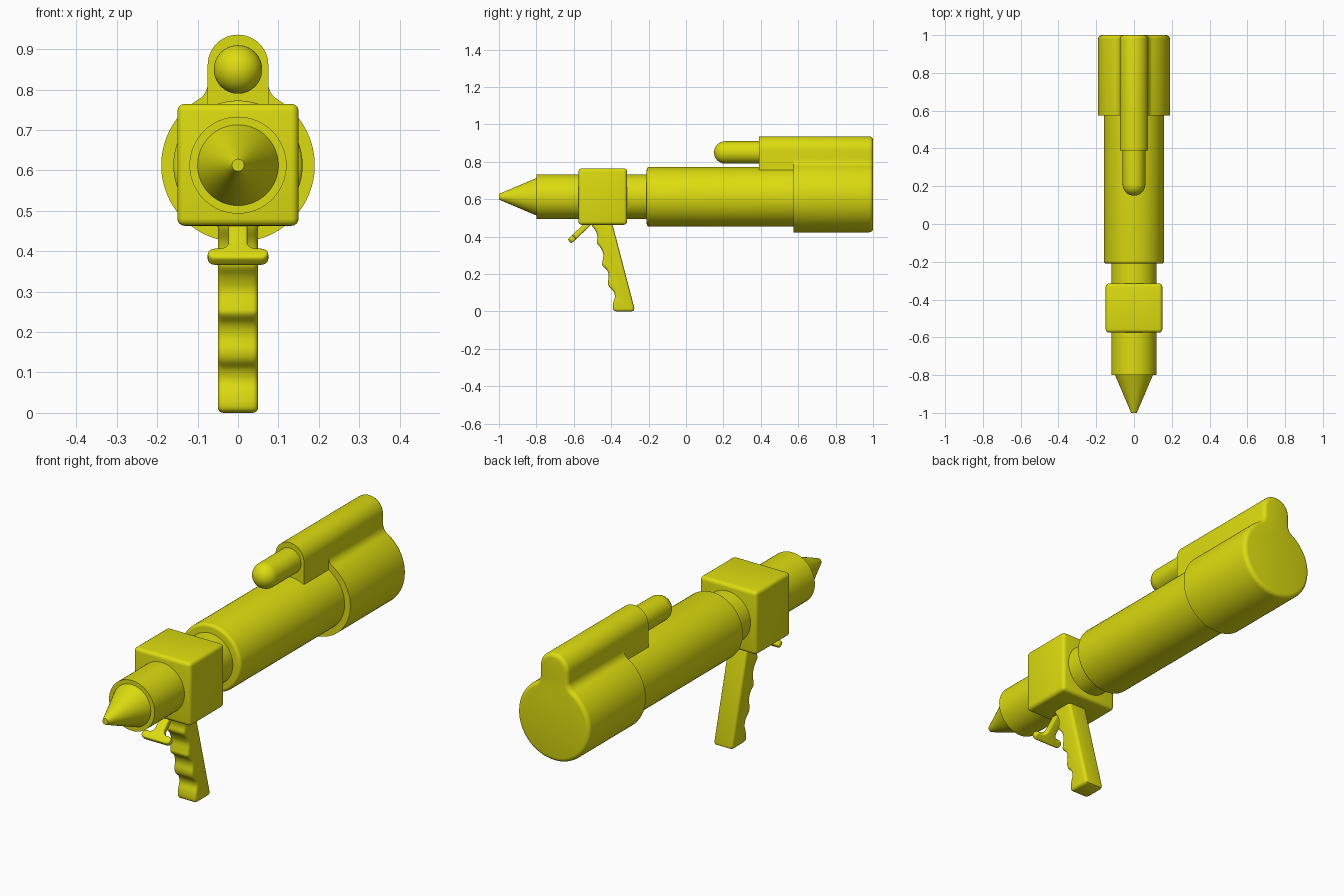
import bpy, bmesh, math
from mathutils import Vector, Matrix

if "Cube" in bpy.data.objects:
    bpy.data.objects.remove(bpy.data.objects["Cube"])

ZC = 0.613  # height of the barrel axis

yellow = bpy.data.materials.new("yellow")
yellow.diffuse_color = (0.72, 0.72, 0.005, 1)
yellow.use_nodes = True
yellow.node_tree.nodes["Principled BSDF"].inputs["Base Color"].default_value = yellow.diffuse_color


def finish(bm, name, angle=35):
    bmesh.ops.recalc_face_normals(bm, faces=bm.faces[:])
    me = bpy.data.meshes.new(name)
    bm.to_mesh(me)
    bm.free()
    ob = bpy.data.objects.new(name, me)
    bpy.context.collection.objects.link(ob)
    me.materials.append(yellow)
    bpy.ops.object.select_all(action='DESELECT')
    ob.select_set(True)
    bpy.context.view_layer.objects.active = ob
    bpy.ops.object.shade_smooth_by_angle(angle=math.radians(angle))
    return ob


def lathe(name, profile, z=ZC, n=64):
    """Revolve (radius, y) points about the y direction."""
    bm = bmesh.new()
    vs = [bm.verts.new((r, y, z)) for r, y in profile]
    es = [bm.edges.new(p) for p in zip(vs, vs[1:])]
    bmesh.ops.spin(bm, geom=vs + es, cent=(0, 0, z), axis=(0, 1, 0),
                   angle=math.tau, steps=n)
    bmesh.ops.remove_doubles(bm, verts=bm.verts[:], dist=1e-5)
    return finish(bm, name)


def prism(name, pts, depth, round_start=0, round_end=0, matrix=Matrix()):
    """Extrude an outline (3D points) along depth, rounding the end rims."""
    bm = bmesh.new()
    a = bm.faces.new([bm.verts.new(p) for p in pts])
    ext = bmesh.ops.extrude_face_region(bm, geom=[a], use_keep_orig=True)["geom"]
    b = next(g for g in ext if isinstance(g, bmesh.types.BMFace))
    bmesh.ops.translate(bm, vec=depth, verts=b.verts[:])
    for face, r in ((a, round_start), (b, round_end)):
        if r:
            bmesh.ops.bevel(bm, geom=face.edges[:], offset=r, segments=4,
                            profile=0.5, affect='EDGES', clamp_overlap=False)
    bm.transform(matrix)
    return finish(bm, name)


def arc(cx, cz, r, a0, a1, n):
    return [(cx + r * math.cos(a0 + (a1 - a0) * i / n),
             cz + r * math.sin(a0 + (a1 - a0) * i / n)) for i in range(n + 1)]


def spline(pts, n=5):
    """Catmull-Rom curve through 2D points."""
    p = [Vector(q) for q in [pts[0]] + pts + [pts[-1]]]
    out = []
    for a, b, c, d in zip(p, p[1:], p[2:], p[3:]):
        for i in range(n):
            t = i / n
            out.append(0.5 * (2 * b + (c - a) * t + (2 * a - 5 * b + 4 * c - d) * t * t
                              + (3 * b - a - 3 * c + d) * t ** 3))
    return out + [p[-1]]


# Nose cone, front barrel and main tube
lathe("nose_cone", [(0, -1), (0.015, -1), (0.10, -0.8), (0, -0.8)])
lathe("front_barrel", [(0, -0.8), (0.12, -0.8), (0.12, -0.15), (0, -0.15)])
rim = [(r, y) for r, y in arc(0.145, -0.195, 0.015, -math.pi / 2, 0, 5)]
lathe("main_tube", [(0, -0.21)] + rim + [(0.16, 0.6), (0, 0.6)])

# Sight tube with domed tip
dome = arc(0, 0.21, 0.06, -math.pi / 2, 0, 12)
lathe("sight_tube", dome + [(0.06, 0.45), (0, 0.45)], z=0.85, n=40)

# Sight housing in front of the rear section
outline = [(0.075, 0.755)] + arc(0, 0.861, 0.075, 0, math.pi, 24) + [(-0.075, 0.755)]
prism("sight_housing", [(x, 0.39, z) for x, z in outline], (0, 0.22, 0))

# Rear section: round body blended into the housing above
R, W, F = 0.19, 0.075, 0.045
cx = W + F
cz = ZC + math.sqrt((R + F) ** 2 - cx ** 2)
ang = math.atan2(cz - ZC, cx)
half = (arc(0, ZC, R, -math.pi / 2, ang, 36)
        + arc(cx, cz, F, ang + math.pi, math.pi, 8)[1:]
        + arc(0, 0.861, W, 0, math.pi / 2, 12))
outline = half + [(-x, z) for x, z in half[-2:0:-1]]
prism("rear_section", [(x, 0.575, z) for x, z in outline], (0, 0.425, 0), round_end=0.02)

# Square receiver block
bm = bmesh.new()
bmesh.ops.create_cube(bm, size=1, matrix=Matrix.Translation((0, -0.445, 0.614))
                      @ Matrix.Diagonal((0.3, 0.26, 0.302, 1)))
bmesh.ops.bevel(bm, geom=bm.edges[:], offset=0.018, segments=4, profile=0.5, affect='EDGES')
finish(bm, "receiver_block")

# Grip with finger grooves, outline in y and z
grooves = [(-0.51, 0.48), (-0.50, 0.455), (-0.48, 0.425), (-0.473, 0.395), (-0.476, 0.365),
           (-0.455, 0.338), (-0.442, 0.305), (-0.446, 0.27), (-0.447, 0.245),
           (-0.422, 0.22), (-0.413, 0.19), (-0.417, 0.155), (-0.41, 0.13),
           (-0.388, 0.108), (-0.38, 0.08), (-0.388, 0.05), (-0.391, 0.022),
           (-0.386, 0.006), (-0.37, 0)]
heel = [(-0.29, 0), (-0.279, 0.005), (-0.276, 0.018), (-0.402, 0.50)]
outline = [tuple(p) for p in spline(grooves, 4)] + heel
prism("grip", [(-0.05, y, z) for y, z in outline], (0.1, 0, 0), 0.014, 0.014)

# T-shaped trigger, drawn flat and tilted forward
half = (arc(0.057, 0.018, 0.018, -math.pi / 2, math.pi / 2, 10)
        + arc(0.047, 0.059, 0.023, -math.pi / 2, -math.pi, 6) + [(0.024, 0.17)])
outline = half + [(-u, v) for u, v in reversed(half)]
tilt = Matrix.Translation((0, -0.623, 0.374)) @ Matrix.Rotation(math.radians(43.5), 4, 'X')
prism("trigger", [(u, v, -0.015) for u, v in outline], (0, 0, 0.03), 0.008, 0.008, tilt)
